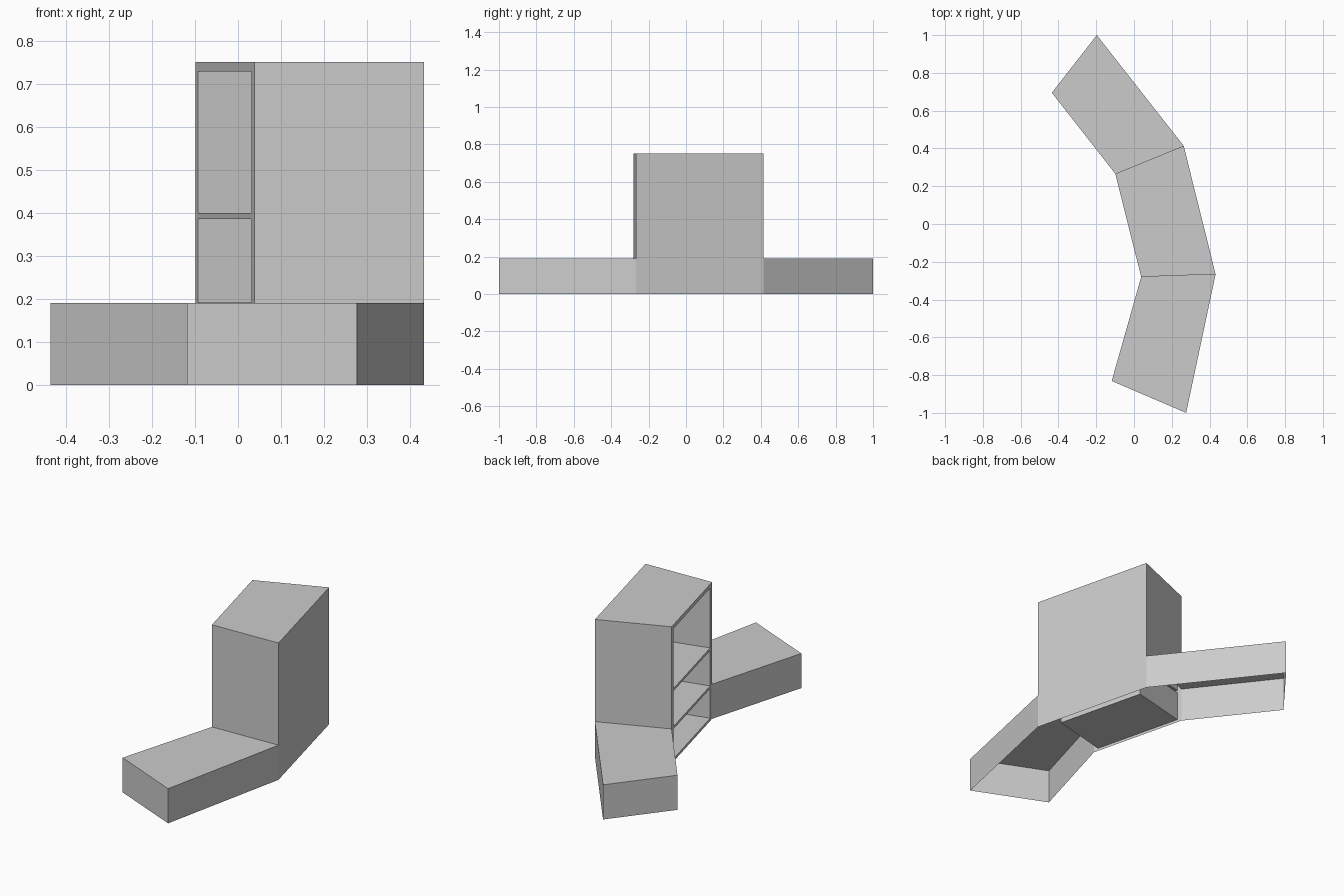
import bpy
import bmesh
from mathutils import Vector

if "Cube" in bpy.data.objects:
    bpy.data.objects.remove(bpy.data.objects["Cube"])

LOW, HIGH = 0.19, 0.75

# Plan corners: front side is the concave (left) side, back is the convex side
far_back, far_front = (-0.197, 1.0), (-0.435, 0.695)
upper_front, upper_back = (-0.099, 0.266), (0.263, 0.414)
lower_front, lower_back = (0.038, -0.28), (0.432, -0.266)
near_front, near_back = (-0.118, -0.831), (0.276, -1.0)


def make(name, quads):
    """Object from a list of four-corner faces, welded and flat shaded."""
    bm = bmesh.new()
    for quad in quads:
        bm.faces.new([bm.verts.new(p) for p in quad])
    bmesh.ops.remove_doubles(bm, verts=bm.verts, dist=1e-5)
    mesh = bpy.data.meshes.new(name)
    bm.to_mesh(mesh)
    bm.free()
    obj = bpy.data.objects.new(name, mesh)
    bpy.context.collection.objects.link(obj)
    return obj


def wall(a, b, z0, z1):
    """Upright panel, facing right of the direction a to b."""
    return [(*a, z0), (*b, z0), (*b, z1), (*a, z1)]


def lid(points, z):
    return [(*p, z) for p in points]


# Low wings: hollow, open below, joined to the tall case
make("far_low_wing", [
    wall(upper_back, far_back, 0, LOW),
    wall(far_back, far_front, 0, LOW),
    wall(far_front, upper_front, 0, LOW),
    lid([upper_back, far_back, far_front, upper_front], LOW)])
make("near_low_wing", [
    wall(lower_front, near_front, 0, LOW),
    wall(near_front, near_back, 0, LOW),
    wall(near_back, lower_back, 0, LOW),
    lid([lower_front, near_front, near_back, lower_back], LOW)])

# Tall case: back, wedge ends above the wings, top
make("tall_case", [
    wall(lower_back, upper_back, 0, LOW),
    wall(lower_back, upper_back, LOW, HIGH),
    wall(upper_back, upper_front, LOW, HIGH),
    wall(lower_front, lower_back, LOW, HIGH),
    lid([upper_front, lower_front, lower_back, upper_back], HIGH)])

# Shelf front: a grid frame with three openings
start, end = Vector(upper_front), Vector(lower_front)
along = (end - start).normalized()
inward = Vector((-along.y, along.x))
length = (end - start).length
RIM, DEPTH = 0.026, 0.33
columns = [0, RIM, length - RIM, length]
rows = [0, 0.015, 0.178, 0.192, 0.386, 0.40, 0.728, HIGH]


def at(s, depth=0):
    return tuple(start + along * s + inward * depth)


frame, pockets = [], []
for c in range(3):
    for r in range(7):
        z0, z1 = rows[r], rows[r + 1]
        a, b = at(columns[c]), at(columns[c + 1])
        if c == 1 and r % 2 == 1:
            # Shelf compartment: back, two sides, floor and ceiling
            a2, b2 = at(columns[1], DEPTH), at(columns[2], DEPTH)
            pockets += [wall(a2, b2, z0, z1), wall(a, a2, z0, z1),
                        wall(b2, b, z0, z1), lid([a, b, b2, a2], z0),
                        lid([a2, b2, b, a], z1)]
        else:
            frame.append(wall(a, b, z0, z1))
make("shelf_front_frame", frame)
make("shelf_compartments", pockets)
